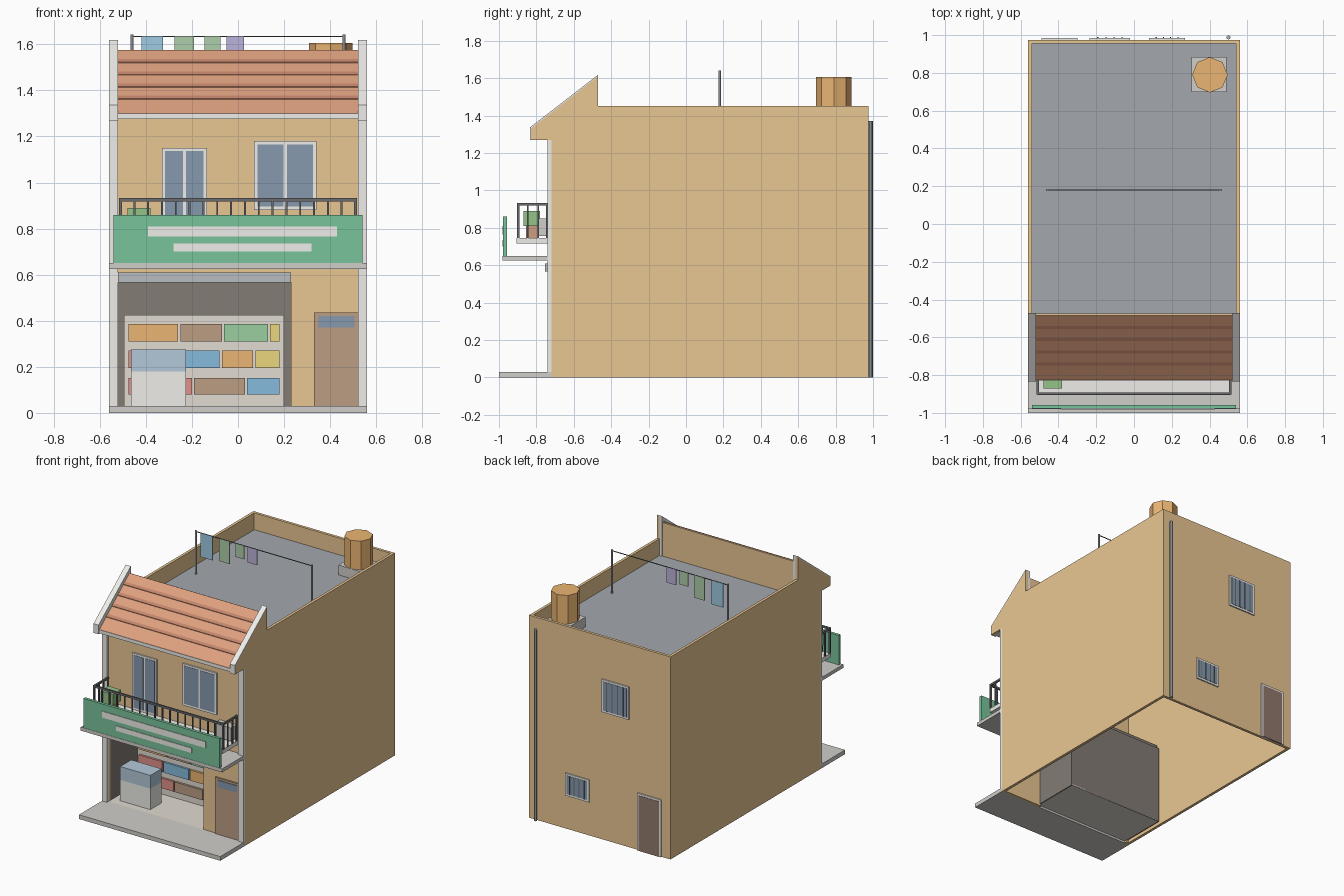
import bpy, bmesh, math

if "Cube" in bpy.data.objects:
    bpy.data.objects.remove(bpy.data.objects["Cube"])

COLORS = {
    "ochre": (0.82, 0.57, 0.29), "white": (0.86, 0.85, 0.82), "concrete": (0.63, 0.62, 0.59),
    "deck": (0.37, 0.39, 0.42), "tile": (0.73, 0.35, 0.21), "tile_dark": (0.55, 0.24, 0.15),
    "green": (0.19, 0.55, 0.33), "glass": (0.24, 0.32, 0.42), "dark": (0.23, 0.20, 0.18),
    "iron": (0.15, 0.15, 0.16), "wood": (0.50, 0.34, 0.23), "door_dark": (0.28, 0.19, 0.15),
    "beige": (0.75, 0.71, 0.64), "orange": (0.83, 0.46, 0.17), "blue": (0.24, 0.50, 0.72),
    "leaf": (0.32, 0.62, 0.35), "yellow": (0.83, 0.67, 0.20), "red": (0.75, 0.28, 0.25),
    "icebox": (0.45, 0.58, 0.69), "pot": (0.62, 0.34, 0.22), "plant": (0.30, 0.55, 0.25),
    "steel": (0.45, 0.46, 0.48), "shutter": (0.48, 0.51, 0.54),
    "cloth_blue": (0.35, 0.60, 0.76), "cloth_green": (0.42, 0.61, 0.40), "cloth_purple": (0.50, 0.45, 0.70),
}
MATS = {}


def finish(name, bm, color):
    bmesh.ops.recalc_face_normals(bm, faces=bm.faces)
    me = bpy.data.meshes.new(name)
    bm.to_mesh(me)
    bm.free()
    ob = bpy.data.objects.new(name, me)
    bpy.context.collection.objects.link(ob)
    if color not in MATS:
        MATS[color] = bpy.data.materials.new(color)
        MATS[color].diffuse_color = (*COLORS[color], 1)
    me.materials.append(MATS[color])
    return ob


def boxes(name, color, items):
    """One object from several boxes (x0, x1, y0, y1, z0, z1)."""
    bm = bmesh.new()
    for x0, x1, y0, y1, z0, z1 in items:
        for v in bmesh.ops.create_cube(bm, size=1)["verts"]:
            v.co = (x1 if v.co.x > 0 else x0, y1 if v.co.y > 0 else y0, z1 if v.co.z > 0 else z0)
    return finish(name, bm, color)


def box(name, color, *b):
    return boxes(name, color, [b])


def prism(name, color, x0, x1, profile):
    """Extrude a (y, z) profile along x."""
    bm = bmesh.new()
    f = bm.faces.new([bm.verts.new((x0, y, z)) for y, z in profile])
    ext = bmesh.ops.extrude_face_region(bm, geom=[f])["geom"]
    bmesh.ops.translate(bm, vec=(x1 - x0, 0, 0), verts=[g for g in ext if isinstance(g, bmesh.types.BMVert)])
    return finish(name, bm, color)


def tube(name, color, x, y, z0, z1, r, sides):
    bm = bmesh.new()
    bmesh.ops.create_cone(bm, cap_ends=True, segments=sides, radius1=r, radius2=r, depth=z1 - z0)
    bmesh.ops.translate(bm, vec=(x, y, (z0 + z1) / 2), verts=bm.verts)
    return finish(name, bm, color)


# Hollow house shell, open underneath
side = [(-.72, 0), (.975, 0), (.975, 1.45), (-.47, 1.45), (-.47, 1.61), (-.83, 1.33), (-.83, 1.27), (-.72, 1.27)]
gable = [(-.47, 1.33), (-.47, 1.61), (-.83, 1.33), (-.83, 1.27), (-.72, 1.27)]
coping = [(-.835, 1.27), (-.83, 1.27), (-.83, 1.33), (-.47, 1.61), (-.47, 1.618), (-.835, 1.336)]
for s, n in ((-1, "left"), (1, "right")):
    prism(n + "_wall", "ochre", s * .54, s * .56, side)
    prism(n + "_gable_lining", "white", s * .52, s * .54, gable)
    prism(n + "_gable_coping", "white", s * .52, s * .56, coping)
    a, b = sorted((s * .52, s * .56))
    box(n + "_pilaster", "white", a, b, -.74, -.718, .03, 1.27)
box("back_wall", "ochre", -.54, .54, .955, .975, 0, 1.45)
boxes("front_wall", "ochre", [(-.54, .54, -.72, -.70, .61, 1.28), (.23, .54, -.72, -.70, 0, .61),
                              (-.54, -.52, -.72, -.70, 0, .61)])
box("roof_deck", "deck", -.54, .54, -.70, .955, 1.31, 1.33)

# Tiled front roof with dark course lines
Y0, Z0, Y1, Z1 = -.825, 1.30, -.485, 1.575
prism("tiled_roof", "tile", -.52, .52, [(Y0, Z0), (Y1, Z1), (Y1, Z1 - .03), (Y0 + .03, Z0 - .005)])
for i, y in enumerate((-.75, -.685, -.62, -.555)):
    def on(yy, up):
        return (yy, Z0 + (yy - Y0) * (Z1 - Z0) / (Y1 - Y0) + up)
    prism(f"tile_course_{i}", "tile_dark", -.52, .52,
          [on(y, -.005), on(y, .004), on(y + .016, .004), on(y + .016, -.005)])
box("eave_board", "white", -.52, .52, -.828, -.715, 1.275, 1.30)
box("roof_back_wall", "ochre", -.52, .52, -.49, -.475, 1.31, 1.57)

# Pavement and shop interior
box("pavement", "concrete", -.56, .56, -1, -.72, 0, .03)
box("shop_floor", "beige", -.52, .23, -.72, -.37, .015, .03)
boxes("shop_walls", "dark", [(-.53, .24, -.38, -.37, .015, .585), (-.53, -.52, -.70, -.38, .015, .585),
                             (.23, .24, -.70, -.38, .015, .585), (-.52, .23, -.72, -.38, .575, .61)])
box("roller_shutter", "shutter", -.52, .23, -.755, -.72, .567, .61)
box("shelf_back", "beige", -.495, .2, -.43, -.38, .03, .425)
goods = [
    (.31, .385, [(-.475, -.26, "orange"), (-.25, -.07, "wood"), (-.06, .13, "leaf"), (.14, .18, "yellow")]),
    (.195, .27, [(-.475, -.29, "red"), (-.28, -.08, "blue"), (-.07, .065, "orange"), (.075, .18, "yellow")]),
    (.08, .152, [(-.475, -.20, "red"), (-.19, .03, "wood"), (.04, .18, "blue")]),
]
for r, (z0, z1, row) in enumerate(goods):
    for c, (x0, x1, col) in enumerate(row):
        box(f"goods_{r}_{c}", col, x0, x1, -.445, -.43, z0, z1)
box("freezer_base", "white", -.465, -.225, -.67, -.545, .03, .18)
box("freezer_lid", "icebox", -.465, -.225, -.67, -.545, .18, .275)
box("side_door", "wood", .33, .52, -.73, -.715, .03, .435)
box("side_door_window", "glass", .35, .505, -.734, -.73, .37, .42)

# Canopy and blank sign board
box("canopy", "concrete", -.56, .56, -.98, -.72, .625, .65)
box("sign_board", "green", -.54, .54, -.978, -.957, .65, .86)
boxes("sign_stripes", "white", [(-.39, .43, -.982, -.978, .765, .81), (-.28, .32, -.982, -.978, .70, .735)])

# Balcony
box("balcony_floor", "white", -.51, .51, -.905, -.72, .715, .745)
rails = [(-.515, .515, -.903, -.891, .918, .932)]
for s in (-.51, .51):
    rails.append((s - .006, s + .006, -.903, -.74, .918, .932))
    rails += [(s - .004, s + .004, y - .004, y + .004, .745, .92) for y in (-.845, -.79, -.745)]
n = 17
for i in range(n + 1):
    x = -.51 + 1.02 * i / n
    w = .006 if i in (0, n) else .004
    rails.append((x - w, x + w, -.897 - w, -.897 + w, .745, .92))
boxes("balcony_railing", "iron", rails)
box("air_conditioner", "concrete", .36, .495, -.785, -.72, .755, .85)
box("plant_pot", "pot", -.465, -.395, -.855, -.79, .745, .81)
box("plant", "plant", -.48, -.38, -.87, -.78, .81, .89)


def window(name, x0, x1, z0, z1, y, out, panes, bars=0, glass="glass", bottom=.015):
    """Framed opening; out is -1 at the front and 1 at the back."""
    m = .014
    def yy(a, b):
        return sorted((y + out * a, y + out * b))
    box(name + "_frame", "white", x0, x1, *yy(-.005, .009), z0, z1)
    w = (x1 - x0 - m * (panes + 1)) / panes
    boxes(name + "_panes", glass, [(x0 + m + i * (w + m), x0 + m + i * (w + m) + w, *yy(0, .011),
                                    z0 + bottom, z1 - m) for i in range(panes)])
    if bars:
        boxes(name + "_bars", "iron", [(x - .003, x + .003, *yy(.008, .014), z0 + m, z1 - m)
              for x in (x0 + (x1 - x0) * (k + 1) / (bars + 1) for k in range(bars))])


window("balcony_door", -.33, -.135, .745, 1.15, -.72, -1, 2)
window("front_window", .07, .34, .88, 1.18, -.72, -1, 2)
window("back_upper_window", -.235, -.02, .915, 1.15, .975, 1, 1, 4)
window("back_lower_window", .08, .27, .24, .40, .975, 1, 1, 4)
window("back_door", -.49, -.30, 0, .41, .975, 1, 1, 0, "door_dark", 0)
tube("drain_pipe", "steel", .5, .988, 0, 1.37, .011, 8)

# Rooftop water tank and clothesline
box("tank_base", "concrete", .305, .49, .70, .885, 1.33, 1.40)
tube("water_tank", "orange", .402, .79, 1.40, 1.605, .094, 8)
for s, nm in ((-.46, "left"), (.46, "right")):
    tube(nm + "_line_pole", "steel", s, .18, 1.33, 1.642, .007, 6)
box("clothesline", "iron", -.46, .46, .178, .182, 1.632, 1.637)
for i, (x0, x1, drop, col) in enumerate([(-.42, -.325, .17, "cloth_blue"), (-.275, -.19, .16, "cloth_green"),
                                         (-.145, -.075, .095, "cloth_green"), (-.05, .025, .11, "cloth_purple")]):
    box(f"laundry_{i}", col, x0, x1, .177, .183, 1.634 - drop, 1.634)

for m in bpy.data.materials:
    if m.users and not m.is_grease_pencil:
        m.use_nodes = True
        m.node_tree.nodes["Principled BSDF"].inputs["Base Color"].default_value = m.diffuse_color
